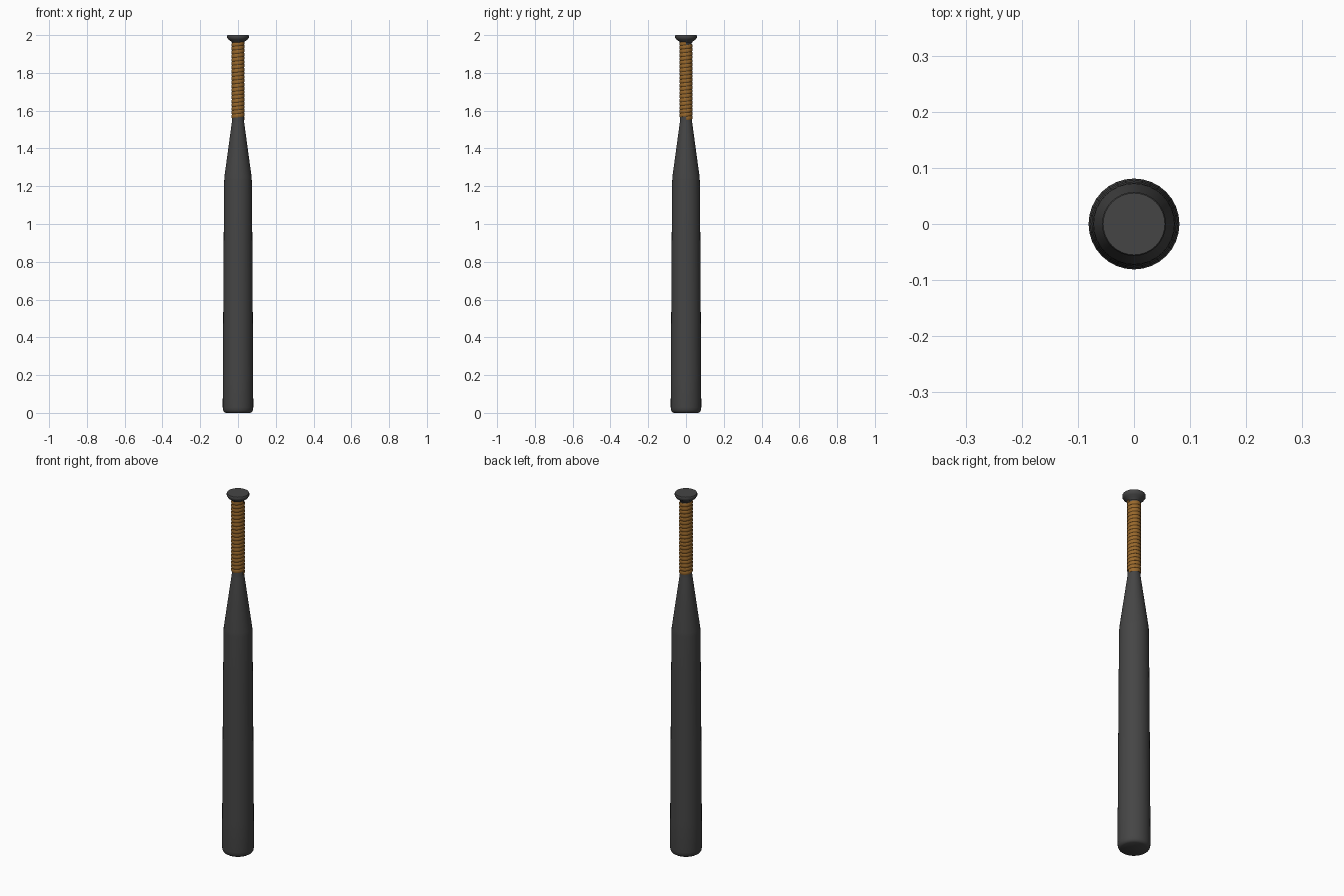
import bpy, bmesh, math

if "Cube" in bpy.data.objects:
    bpy.data.objects.remove(bpy.data.objects["Cube"])

def material(name, rgb):
    m = bpy.data.materials.new(name)
    m.diffuse_color = (*rgb, 1)
    m.use_nodes = True
    m.node_tree.nodes["Principled BSDF"].inputs["Base Color"].default_value = m.diffuse_color
    return m

dark = material("dark_grey", (0.06, 0.06, 0.06))
tan = material("tan_tape", (0.32, 0.14, 0.025))

def finish(name, bm, mat, angle=35):
    bmesh.ops.recalc_face_normals(bm, faces=bm.faces)
    me = bpy.data.meshes.new(name)
    bm.to_mesh(me)
    bm.free()
    ob = bpy.data.objects.new(name, me)
    bpy.context.collection.objects.link(ob)
    me.materials.append(mat)
    bpy.ops.object.select_all(action='DESELECT')
    ob.select_set(True)
    bpy.context.view_layer.objects.active = ob
    bpy.ops.object.shade_smooth_by_angle(angle=math.radians(angle))
    return ob

def bridge(bm, rings, closed=True):
    for a, b in zip(rings, rings[1:]):
        n = len(a)
        for i in range(n):
            j = (i + 1) % n
            bm.faces.new((a[i], a[j], b[j], b[i]))
    bm.faces.new(rings[0][::-1])
    bm.faces.new(rings[-1])

def lathe(name, profile, mat, sides=32):
    bm = bmesh.new()
    rings = [[bm.verts.new((r * math.cos(2 * math.pi * i / sides),
                            r * math.sin(2 * math.pi * i / sides), z))
              for i in range(sides)] for r, z in profile]
    bridge(bm, rings)
    return finish(name, bm, mat)

# Barrel, taper, handle core and knob in one turned profile
lathe("bat_body", [(0.066, 0), (0.074, 0.005), (0.079, 0.014), (0.081, 0.03),
                   (0.080, 0.2), (0.078, 0.55), (0.0755, 0.95), (0.073, 1.23),
                   (0.072, 1.25), (0.033, 1.535), (0.031, 1.55), (0.030, 1.958),
                   (0.036, 1.966), (0.050, 1.976), (0.057, 1.986),
                   (0.057, 1.997), (0.055, 2.0)], dark)

# Tape wound in a helix around the handle
turns, steps, z0, z1 = 20, 24, 1.55, 1.968
pitch = (z1 - z0) / (turns + 1)
section = [(0.029, 0.0), (0.0325, 0.0), (0.0345, 0.25), (0.0345, 0.75),
           (0.0325, 0.98), (0.029, 0.98)]
bm = bmesh.new()
rings = []
for k in range(turns * steps + 1):
    a = 2 * math.pi * k / steps
    base = z0 + pitch * k / steps
    rings.append([bm.verts.new((r * math.cos(a), r * math.sin(a), base + h * pitch))
                  for r, h in section])
bridge(bm, rings)
finish("grip_tape", bm, tan)
